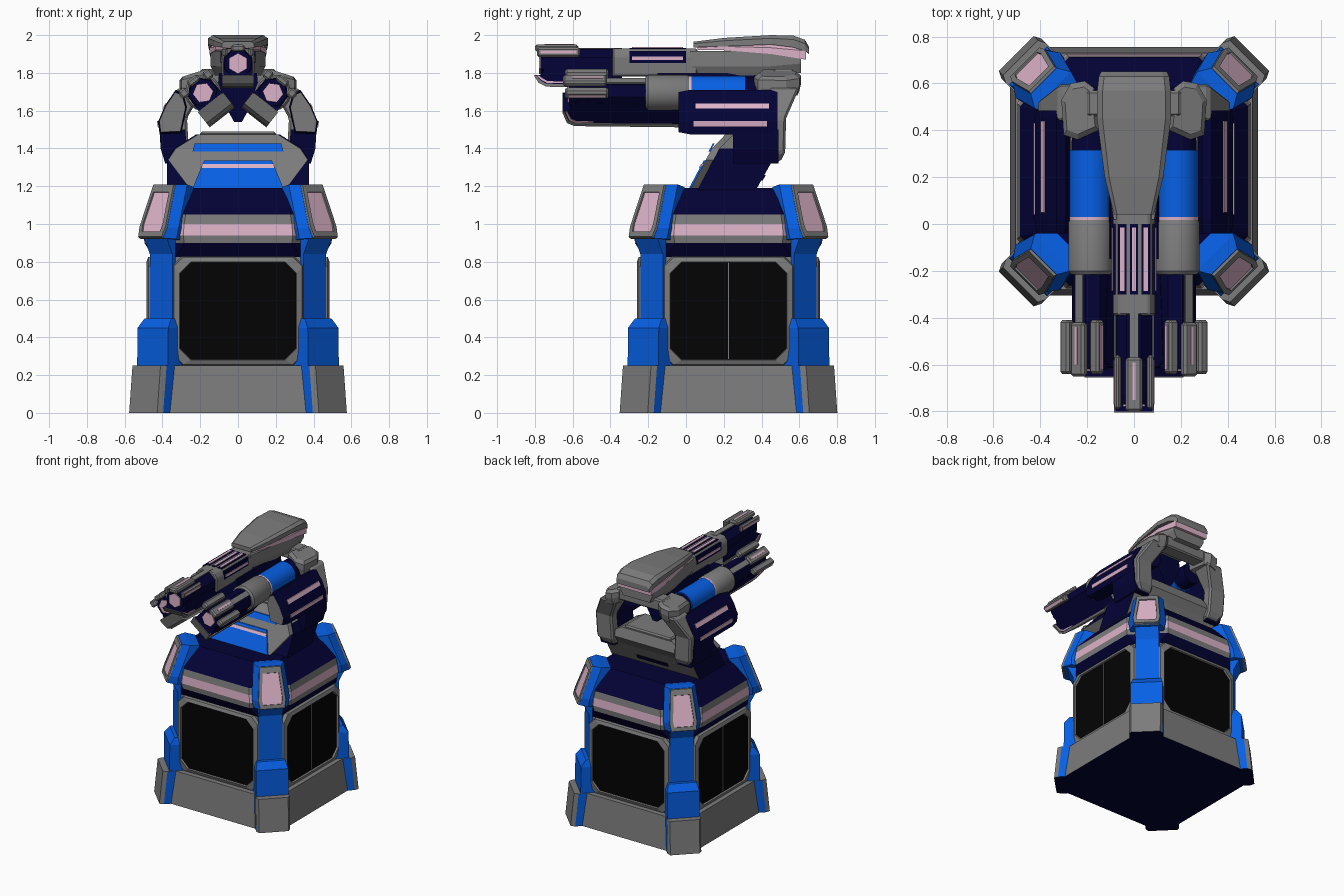
import bpy, bmesh, math
from mathutils import Matrix, Vector

if "Cube" in bpy.data.objects:
    bpy.data.objects.remove(bpy.data.objects["Cube"])

def material(name, rgb):
    m = bpy.data.materials.new(name)
    m.diffuse_color = (*rgb, 1)
    m.use_nodes = True
    m.node_tree.nodes["Principled BSDF"].inputs["Base Color"].default_value = m.diffuse_color
    return m

GREY = material("steel grey", (0.20, 0.20, 0.20))
NAVY = material("dark navy", (0.001, 0.0008, 0.037))
BLUE = material("bright blue", (0.002, 0.115, 0.78))
PINK = material("pale pink", (0.72, 0.45, 0.58))
BLACK = material("black panel", (0.001, 0.001, 0.001))

I = Matrix.Identity(4)
MIRROR = [I, Matrix.Scale(-1, 4, (1, 0, 0))]
CENTRE = Matrix.Translation((0, 0.225, 0))
SIDES = [CENTRE @ Matrix.Rotation(math.pi / 2 * k, 4, 'Z') for k in range(4)]
CORNERS = [CENTRE @ Matrix.Rotation(math.pi / 2 * (k + .5), 4, 'Z') for k in range(4)]

def loft(name, rings, mats, places=(I,), rule=None, bevel=0, smooth=False):
    """Skin matching rings of points, cap both ends, place copies."""
    mats = mats if isinstance(mats, (list, tuple)) else [mats]
    for M in places:
        bm = bmesh.new()
        vs = [[bm.verts.new(p) for p in r] for r in rings]
        n = len(rings[0])
        for a, b in zip(vs, vs[1:]):
            for i in range(n):
                bm.faces.new((a[i], a[(i + 1) % n], b[(i + 1) % n], b[i]))
        bm.faces.new(vs[0])
        bm.faces.new(vs[-1])
        bmesh.ops.recalc_face_normals(bm, faces=bm.faces)
        if rule:
            for f in bm.faces:
                f.material_index = rule(f.normal, f.calc_center_median())
        bm.transform(M)
        bmesh.ops.recalc_face_normals(bm, faces=bm.faces)
        me = bpy.data.meshes.new(name)
        bm.to_mesh(me)
        bm.free()
        for m in mats:
            me.materials.append(m)
        ob = bpy.data.objects.new(name, me)
        bpy.context.collection.objects.link(ob)
        if bevel:
            mod = ob.modifiers.new("soft edges", 'BEVEL')
            mod.width, mod.segments, mod.limit_method = bevel, 1, 'ANGLE'
        if smooth:
            bpy.context.view_layer.objects.active = ob
            ob.select_set(True)
            bpy.ops.object.shade_smooth_by_angle(angle=math.radians(35))
            ob.select_set(False)

def box(name, x, y, z, mat, places=(I,), **kw):
    loft(name, [[(x[0], y[0], h), (x[1], y[0], h), (x[1], y[1], h), (x[0], y[1], h)] for h in z],
         mat, places, **kw)

def octagon(h, c, z):
    e = h - c
    return [(h, -e, z), (h, e, z), (e, h, z), (-e, h, z), (-h, e, z), (-h, -e, z), (-e, -h, z), (e, -h, z)]

def disc(r, y, n=20):
    return [(r * math.cos((i + .5) * math.tau / n), y, r * math.sin((i + .5) * math.tau / n)) for i in range(n)]

# ---- base slab, core and banded collar
loft("base_slab", [octagon(.53, .12, 0), octagon(.505, .12, .25)], [GREY, NAVY], [CENTRE],
     rule=lambda n, c: int(n.z < -.9))
loft("body_core", [octagon(.45, .1, .24), octagon(.45, .1, .86)], GREY, [CENTRE])
loft("collar", [octagon(.45, .12, .825), octagon(.495, .21, .90), octagon(.50, .21, .94),
                octagon(.495, .21, 1.0), octagon(.487, .21, 1.05), octagon(.36, .11, 1.19)],
     [NAVY, GREY, PINK], [CENTRE],
     rule=lambda n, c: 0 if c.z < .9 or c.z > 1.06 else 2 if .94 < c.z < 1.0 else 1)

# ---- framed panels on the four sides
def panel_ring(h, z0, z1, c, y):
    return [(-h + c, y, z0), (h - c, y, z0), (h, y, z0 + c), (h, y, z1 - c),
            (h - c, y, z1), (-h + c, y, z1), (-h, y, z1 - c), (-h, y, z0 + c)]

loft("side_panel", [panel_ring(.35, .25, .83, .05, -.44), panel_ring(.34, .255, .825, .05, -.475),
                    panel_ring(.31, .28, .80, .06, -.485), panel_ring(.307, .283, .797, .06, -.472)],
     [GREY, BLACK], SIDES, rule=lambda n, c: int(n.y < -.9 and -.474 < c.y < -.47))
box("door_seam", (-.003, .003), (-.476, -.47), (.285, .795), GREY, [SIDES[1], SIDES[3]])

# ---- corner posts: x is radial, y tangential
def corner_block(name, rows, mats):
    loft(name, [[(.40, -t, z), (u, -t, z), (u, t, z), (.40, t, z)] for z, u, t in rows], mats, CORNERS)

loft("corner_foot", [[(.40, -.12, z), (u - .03, -.12, z), (u, -.105, z), (u, .105, z), (u - .03, .12, z), (.40, .12, z)]
                     for z, u in ((0, .71), (.25, .685))], [GREY, BLUE, NAVY], CORNERS,
     rule=lambda n, c: 2 if n.z < -.9 else int(abs(n.y) > .95))
corner_block("lower_post", [(.25, .64, .115), (.45, .637, .115), (.50, .60, .10)], BLUE)
corner_block("upper_post", [(.45, .575, .085), (.84, .575, .085), (.93, .62, .085)], BLUE)

front = [(.65, -.09, .925), (.65, .09, .925), (.63, .10, .98), (.545, .078, 1.21), (.545, -.078, 1.21), (.63, -.10, .98)]
flank = [(.585, -.125, .92), (.585, .125, .92), (.58, .135, .98), (.49, .11, 1.21), (.49, -.11, 1.21), (.58, -.135, .98)]
back = [(.50, -.11, .91), (.50, .11, .91), (.46, .115, .98), (.42, .09, 1.195), (.42, -.09, 1.195), (.46, -.115, .98)]
loft("corner_head", [back, flank, front], BLUE, CORNERS)
mid = sum((Vector(p) for p in front), Vector()) / 6
out = Vector((.936, 0, .35))
def plate(s, d):
    return [mid + (Vector(p) - mid) * s + out * d for p in front]
loft("head_plate", [plate(1, -.01), plate(.97, .012), plate(.74, .015), plate(.73, .007)],
     [GREY, PINK], CORNERS, rule=lambda n, c: int((c - mid).length < .02 and n.x > .5))

# ---- leaning neck: navy core with a narrower grey front slab
rows = [(1.18, .375, .25, .02, .37), (1.34, .375, .37, .105, .46), (1.40, .34, .33, .137, .50), (1.475, .22, .21, .21, .48)]
loft("neck", [[(-w, a + .04, z), (w, a + .04, z), (w, b, z), (-w, b, z)] for z, w, v, a, b in rows],
     [GREY, NAVY], rule=lambda n, c: int((abs(n.x) > .7 or n.y < -.3) and c.z < 1.44))
loft("neck_front", [[(-v, a, z), (v, a, z), (v, a + .05, z), (-v, a + .05, z)] for z, w, v, a, b in rows], GREY)
box("neck_cap", (-.20, .20), (.22, .47), (1.46, 1.49), GREY, bevel=.01)

def neck_plate(name, z0, w0, z1, w1, mat, d):
    y = lambda z: .02 + (z - 1.18) * .531
    q = [(-w0, y(z0), z0), (w0, y(z0), z0), (w1, y(z1), z1), (-w1, y(z1), z1)]
    loft(name, [q, [(a, b - d, c) for a, b, c in q]], mat)
neck_plate("neck_front_plate", 1.19, .24, 1.335, .18, BLUE, .009)
neck_plate("neck_light", 1.297, .19, 1.317, .19, PINK, .014)
neck_plate("neck_stripe", 1.385, .24, 1.425, .23, BLUE, .009)
slot = [(s * .13, .37 + (z - 1.18) * .5625, z) for s, z in ((-1, 1.23), (1, 1.23), (1, 1.26), (-1, 1.26))]
loft("neck_back_slot", [slot, [(a, b + .008, c) for a, b, c in slot]], NAVY)

# ---- shoulder pods, lower blocks, yoke arms and pads
pod = [(.27, 1.62), (.29, 1.69), (.33, 1.71), (.385, 1.63), (.424, 1.54), (.415, 1.475), (.30, 1.48)]
def pod_ring(y, s):
    return [(.35 + (x - .35) * s, y, 1.59 + (z - 1.59) * s) for x, z in pod]
loft("shoulder_pod", [pod_ring(-.04, .9), pod_ring(.02, 1), pod_ring(.45, 1), pod_ring(.485, .9)], [NAVY, GREY], MIRROR,
     rule=lambda n, c: int(n.y < -.9))
for z, x, dx, y0, y1 in ((1.625, .387, .007, .05, .44), (1.53, .422, -.002, .04, .43)):
    strip = [(x - .01, -.014), (x + dx + .005, -.014), (x - dx + .005, .014), (x - .02, .014)]
    loft("pod_light", [[(a, y, z + h) for a, h in strip] for y in (y0, y1)], PINK, MIRROR)
loft("shoulder_block", [[(a, .25, z), (b, .25, z), (b, .49, z), (a, .49, z)] for z, a, b in
                        [(1.32, .27, .385), (1.40, .27, .41), (1.50, .28, .415)]], NAVY, MIRROR)
loft("yoke_arm", [[(a, c, z), (b, c, z), (b, d, z), (a, d, z)] for z, a, b, c, d in
                  [(1.33, .26, .36, .43, .50), (1.38, .26, .40, .44, .525), (1.56, .27, .41, .45, .53),
                   (1.72, .18, .32, .44, .60)]], GREY, MIRROR, bevel=.012)
pad = [(.15, .40), (.17, .58), (.21, .61), (.27, .60), (.31, .53), (.30, .38), (.24, .36)]
loft("shoulder_pad", [[(.23 + (x - .23) * s, .48 + (y - .48) * s, z + (.23 - x) * .25) for x, y in pad]
                      for z, s in ((1.69, .9), (1.74, 1.0), (1.78, 1.0), (1.80, .8))], GREY, MIRROR)
box("yoke_bridge", (-.2, .2), (.46, .57), (1.73, 1.82), GREY, bevel=.01)

# ---- central hull beneath the canopy
loft("hull_keel", [[(-.02, y, 1.54), (.02, y, 1.54), (.11, y, 1.70), (.10, y, 1.80), (-.10, y, 1.80), (-.11, y, 1.70)]
                   for y in (-.15, .38)], NAVY)
loft("hull", [[(-w + .025, y, z), (w - .025, y, z), (w, y, z + .05), (w, y, 1.915), (-w, y, 1.915), (-w, y, z + .05)]
              for y, w, z in [(.02, .087, 1.785), (.2, .116, 1.785), (.45, .145, 1.785), (.61, .138, 1.80)]], GREY)
def canopy(name, rows, mat, **kw):
    loft(name, [[(-w, y, a), (w, y, a), (w, y, (a + 2 * b) / 3), (w * .85, y, b), (-w * .85, y, b), (-w, y, (a + 2 * b) / 3)]
                for y, w, a, b in rows], mat, **kw)
canopy("canopy_light", [(.06, .08, 1.92, 1.94), (.2, .118, 1.92, 1.95), (.45, .150, 1.90, 1.95), (.635, .143, 1.87, 1.94)], PINK)
canopy("canopy", [(.04, .085, 1.935, 1.965), (.2, .125, 1.94, 1.985), (.45, .158, 1.95, 2.0),
                  (.57, .157, 1.935, 1.997), (.63, .150, 1.915, 1.975), (.65, .14, 1.90, 1.94)], GREY)

# ---- guns: local origin at the muzzle tip, y runs backwards
def muzzle(prefix, M, drop, length, fin):
    P = [M]
    loft(prefix + "_core", [disc(.075, .03, 8), disc(.082, .07, 8), disc(.082, .46, 8)], NAVY, P)
    loft(prefix + "_lens", [disc(.055, .022, 6), disc(.055, .031, 6)], PINK, P)
    jaw = [(0, -.062), (0, -.07), (.02, -drop + .02), (.06, -drop), (length, -drop - .01), (length, -.03), (.06, .0), (.035, -.062)]
    loft(prefix + "_jaw", [[(x, y, z) for y, z in jaw] for x in (-.078, .078)], [NAVY, GREY], P,
         rule=lambda n, c: int(abs(n.x) < .5 and n.z < .3 and c.z < -.06))
    # curved rim that wraps the underside of the jaw
    rim = [(-.005, -.065), (.02, -drop + .012), (.06, -drop - .008), (length, -drop - .016),
           (length, -drop + .002), (.06, -drop + .008), (.03, -drop + .026), (.008, -.065)]
    loft(prefix + "_rim", [[(x, y, z) for y, z in rim] for x in (-.085, .085)], GREY, P)
    for s in (-1, 1):
        glow = [(.012, -.065), (.034, -drop + .028), (.064, -drop + .012), (.16, -drop + .011),
                (.16, -drop + .018), (.066, -drop + .022), (.042, -drop + .036), (.022, -.065)]
        loft(prefix + "_rim_light", [[(s * x, y, z) for y, z in glow] for x in (.076, .084)], PINK, P)
        box(prefix + "_fin", sorted((s * .056, s * fin)), (.01, .24), (.035, .085), GREY, P, bevel=.01)
        box(prefix + "_fin_light", sorted((s * (fin - .003), s * (fin + .004))), (.03, .22), (.052, .068), PINK, P)
    box(prefix + "_top_prong", (-.036, .036), (.0, .23), (.062, .10), GREY, P, bevel=.01)
    box(prefix + "_prong_light", (-.007, .007), (.05, .21), (.095, .103), PINK, P)
    box(prefix + "_top_rib", (-.02, .02), (.22, .46), (.06, .083), GREY, P)

C = Matrix.Translation((0, -.80, 1.85))
muzzle("centre_gun", C, .115, .46, .084)
loft("centre_sleeve", [[(x, y, z) for x, z in ((-.085, -.07), (.085, -.07), (.09, .04), (.065, .08), (-.065, .08), (-.09, .04))]
                       for y in (.41, .86)], GREY, [C], bevel=.008)
for x in (-.05, 0, .05):
    box("sleeve_slot", (x - .018, x + .018), (.50, .80), (.076, .083), NAVY, [C])
    box("sleeve_slot_light", (x - .009, x + .009), (.515, .785), (.078, .087), PINK, [C])
for s in (-1, 1):
    box("side_slot", sorted((s * .08, s * .092)), (.50, .80), (.003, .066), NAVY, [C])
    box("side_slot_light", sorted((s * .085, s * .096)), (.515, .785), (.018, .036), PINK, [C])

for side, s in (("left", -1), ("right", 1)):
    G = Matrix.Translation((s * .185, -.65, 1.695)) @ Matrix.Rotation(s * math.radians(38), 4, 'Y')
    muzzle(side + "_gun", G, .15, .62, .105)
    loft(side + "_sleeve", [disc(.085, .435), disc(.096, .45), disc(.096, .655), disc(.088, .67)], GREY, [G], smooth=True)
    loft(side + "_ring_light", [disc(.091, .667), disc(.091, .68)], PINK, [G], smooth=True)
    loft(side + "_barrel", [disc(.09, .675), disc(.09, .965)], BLUE, [G], smooth=True)
    loft(side + "_breech", [disc(.082, .96), disc(.08, 1.08)], NAVY, [G], smooth=True)
